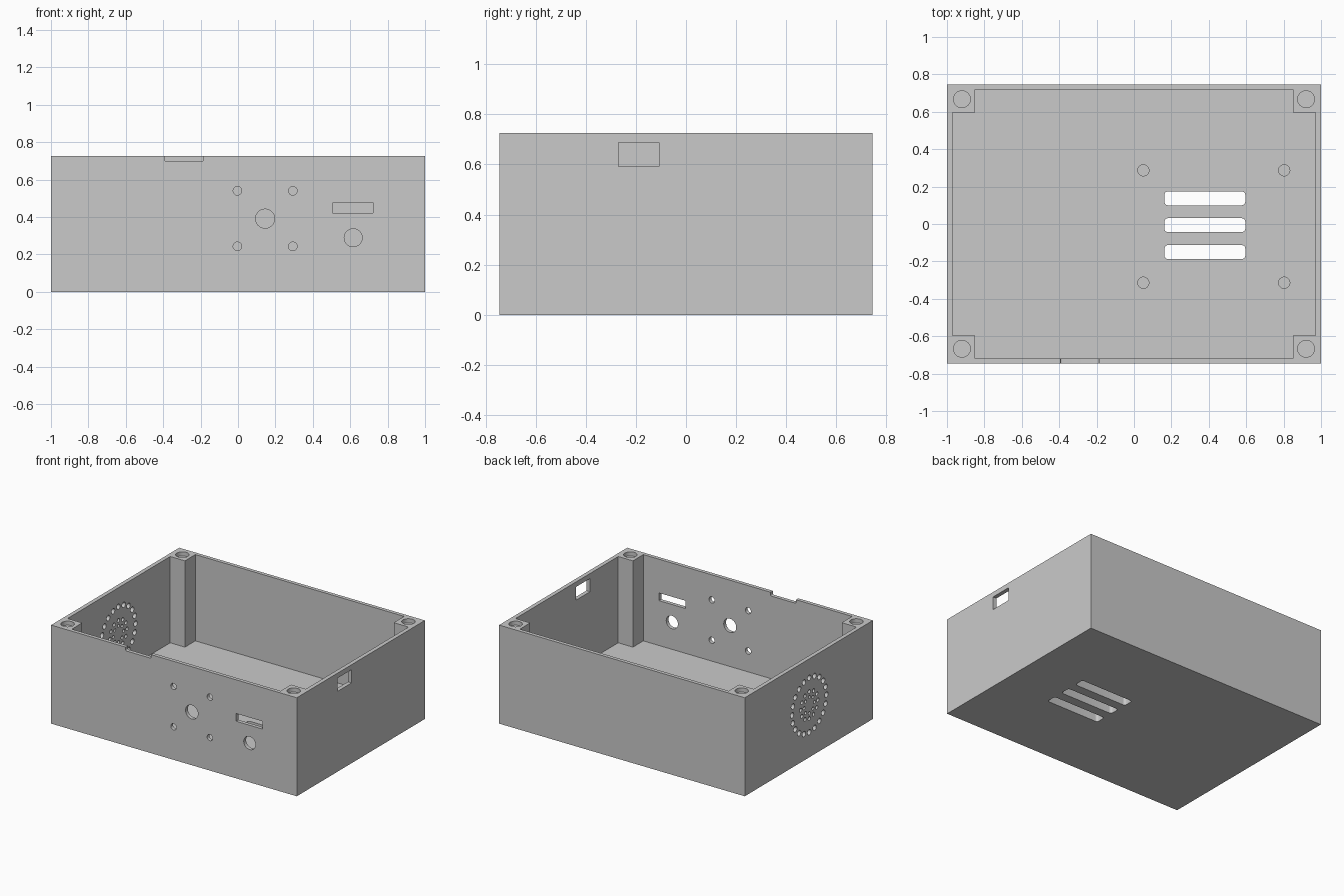
import bpy, bmesh, math

cube = bpy.data.objects.get("Cube")
if cube:
    bpy.data.objects.remove(cube, do_unlink=True)

W, D, H = 1.0, 0.745, 0.725        # half width, half depth, height
INX, INY, FLOOR = 0.97, 0.718, 0.09
POSTX, POSTY = 0.85, 0.597         # inner edges of the corner posts
TONE = (0.592, 0.592, 0.592, 1)

grey = bpy.data.materials.new("plain_grey")
grey.use_nodes = True
grey.diffuse_color = TONE
grey.node_tree.nodes["Principled BSDF"].inputs["Base Color"].default_value = TONE

PLACE = {"x": lambda u, v, w: (w, u, v),
         "y": lambda u, v, w: (u, w, v),
         "z": lambda u, v, w: (u, v, w)}


def prism(bm, profile, axis, low, high):
    """Extrude a flat profile along an axis."""
    ends = [[bm.verts.new(PLACE[axis](u, v, w)) for u, v in profile] for w in (low, high)]
    bm.faces.new(ends[0])
    bm.faces.new(ends[1])
    n = len(profile)
    for i in range(n):
        j = (i + 1) % n
        bm.faces.new((ends[0][i], ends[0][j], ends[1][j], ends[1][i]))


def circle(u, v, r, n=32):
    return [(u + r * math.cos(math.tau * i / n), v + r * math.sin(math.tau * i / n))
            for i in range(n)]


def rect(u0, u1, v0, v1):
    return [(u0, v0), (u1, v0), (u1, v1), (u0, v1)]


def round_rect(u0, u1, v0, v1, r, n=5):
    corners = [(u1 - r, v1 - r), (u0 + r, v1 - r), (u0 + r, v0 + r), (u1 - r, v0 + r)]
    return [(u + r * math.cos(math.pi / 2 * (q + i / n)),
             v + r * math.sin(math.pi / 2 * (q + i / n)))
            for q, (u, v) in enumerate(corners) for i in range(n + 1)]


def to_object(bm, name):
    bmesh.ops.recalc_face_normals(bm, faces=bm.faces)
    mesh = bpy.data.meshes.new(name)
    bm.to_mesh(mesh)
    bm.free()
    ob = bpy.data.objects.new(name, mesh)
    mesh.materials.append(grey)
    bpy.context.collection.objects.link(ob)
    return ob


def cut(target, cutter):
    cutter.hide_render = True
    mod = target.modifiers.new("cut", "BOOLEAN")
    mod.operation = "DIFFERENCE"
    mod.solver = "EXACT"
    mod.object = cutter
    bpy.context.view_layer.objects.active = target
    bpy.ops.object.modifier_apply(modifier=mod.name)
    bpy.data.objects.remove(cutter, do_unlink=True)


# Solid block
bm = bmesh.new()
prism(bm, rect(-W, W, -D, D), "z", 0, H)
box = to_object(bm, "enclosure_box")

# Cavity that leaves a square post in each corner
quarter = [(INX, POSTY), (POSTX, POSTY), (POSTX, INY)]
cross = []
for sx, sy in ((1, 1), (-1, 1), (-1, -1), (1, -1)):
    pts = [(sx * x, sy * y) for x, y in quarter]
    cross += pts if sx * sy > 0 else pts[::-1]
bm = bmesh.new()
prism(bm, cross, "z", FLOOR, H + 0.1)
cut(box, to_object(bm, "cavity_cutter"))

bm = bmesh.new()

# Round pockets on top of the posts
for x in (-0.92, 0.92):
    for y in (-0.667, 0.667):
        prism(bm, circle(x, y, 0.045), "z", H - 0.03, H + 0.1)

# Blind mounting holes and vent slots in the floor
for x in (0.05, 0.803):
    for y in (0.287, -0.314):
        prism(bm, circle(x, y, 0.03), "z", FLOOR - 0.05, FLOOR + 0.05)
for y in (0.137, -0.006, -0.15):
    prism(bm, round_rect(0.163, 0.595, y - 0.037, y + 0.037, 0.018), "z", -0.1, FLOOR + 0.05)

# Front wall: screw holes, shaft hole, display slot, button hole, cable notch
front = [circle(x, z, 0.023) for x in (-0.003, 0.293) for z in (0.243, 0.54)]
front += [circle(0.145, 0.391, 0.051), circle(0.616, 0.289, 0.048),
          round_rect(0.506, 0.723, 0.42, 0.477, 0.004),
          round_rect(-0.393, -0.186, 0.698, H + 0.1, 0.008)]
for profile in front:
    prism(bm, profile, "y", -D - 0.05, -INY + 0.03)

# Right wall: socket window
prism(bm, rect(-0.27, -0.107, 0.591, 0.688), "x", INX - 0.05, W + 0.05)

# Left wall: speaker grille in concentric rings
for ring, count, r in ((0.2, 20, 0.02), (0.1, 12, 0.014), (0.06, 8, 0.012)):
    for y, z in circle(-0.005, 0.385, ring, count):
        prism(bm, circle(y, z, r, 16), "x", -W - 0.05, -INX + 0.05)

cut(box, to_object(bm, "hole_cutter"))

# Smooth hole walls, sharp box edges
bpy.ops.object.select_all(action="DESELECT")
box.select_set(True)
bpy.context.view_layer.objects.active = box
bpy.ops.object.shade_smooth_by_angle(angle=math.radians(30))
